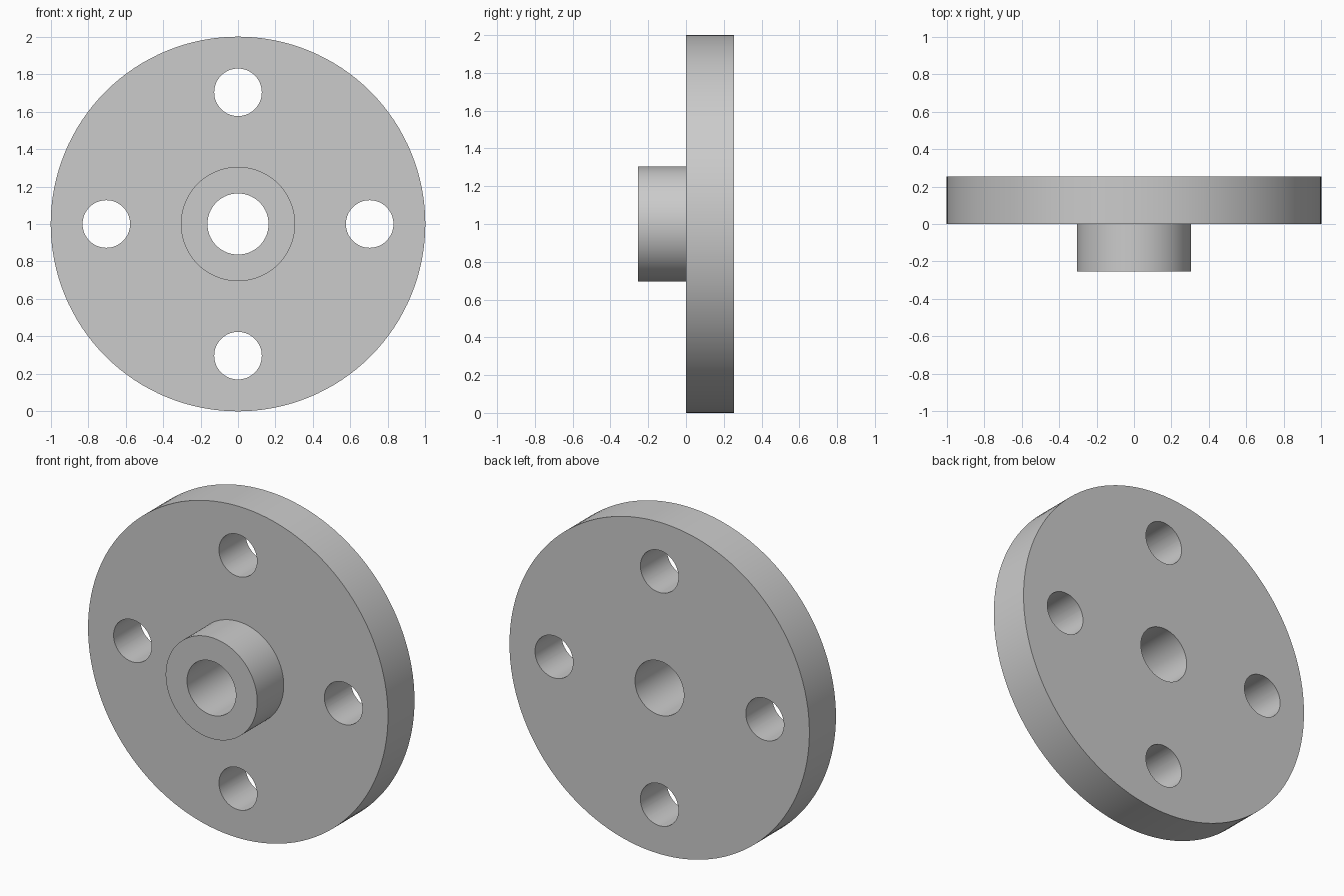
import bpy
import bmesh
from math import radians, tau
from mathutils import Matrix, Vector

cube = bpy.data.objects.get("Cube")
if cube:
    bpy.data.objects.remove(cube, do_unlink=True)

SEGMENTS = 128
CENTRE = Vector((0, 0, 1))
FRONT, SHOULDER, BACK = -0.253, 0.0, 0.253
DISC_R, HUB_R, BORE_R = 1.0, 0.305, 0.163
BOLT_R, BOLT_CIRCLE = 0.127, 0.703

# Plain grey metal
grey = bpy.data.materials.new("grey metal")
grey.use_nodes = True
colour = (0.6, 0.6, 0.6, 1)
grey.diffuse_color = colour
grey.node_tree.nodes["Principled BSDF"].inputs["Base Color"].default_value = colour


def make_object(name, bm):
    bmesh.ops.recalc_face_normals(bm, faces=bm.faces)
    mesh = bpy.data.meshes.new(name)
    bm.to_mesh(mesh)
    bm.free()
    mesh.materials.append(grey)
    obj = bpy.data.objects.new(name, mesh)
    bpy.context.collection.objects.link(obj)
    return obj


# Disc, hub and central bore: one closed (radius, y) profile turned about y
profile = [(BORE_R, FRONT), (HUB_R, FRONT), (HUB_R, SHOULDER),
           (DISC_R, SHOULDER), (DISC_R, BACK), (BORE_R, BACK)]
bm = bmesh.new()
verts = [bm.verts.new(CENTRE + Vector((r, y, 0))) for r, y in profile]
edges = [bm.edges.new((v, verts[i - 1])) for i, v in enumerate(verts)]
bmesh.ops.spin(bm, geom=verts + edges, cent=CENTRE, axis=(0, 1, 0),
               angle=tau, steps=SEGMENTS, use_merge=True)
bmesh.ops.remove_doubles(bm, verts=bm.verts, dist=0.0001)
flange = make_object("flange_with_hub", bm)

# Four bolt holes on a circle
bm = bmesh.new()
for i in range(4):
    offset = Matrix.Rotation(i * tau / 4, 3, 'Y') @ Vector((BOLT_CIRCLE, 0, 0))
    place = Matrix.Translation(CENTRE + offset) @ Matrix.Rotation(tau / 4, 4, 'X')
    bmesh.ops.create_cone(bm, cap_ends=True, segments=64, radius1=BOLT_R,
                          radius2=BOLT_R, depth=1, matrix=place)
cutter = make_object("bolt_hole_cutter", bm)
cutter.hide_render = True

cut = flange.modifiers.new("bolt holes", 'BOOLEAN')
cut.operation = 'DIFFERENCE'
cut.solver = 'EXACT'
cut.object = cutter

# Apply the cut and smooth the round walls
bpy.ops.object.select_all(action='DESELECT')
flange.select_set(True)
bpy.context.view_layer.objects.active = flange
bpy.ops.object.modifier_apply(modifier=cut.name)
bpy.data.objects.remove(cutter, do_unlink=True)
bpy.ops.object.shade_smooth_by_angle(angle=radians(30))
